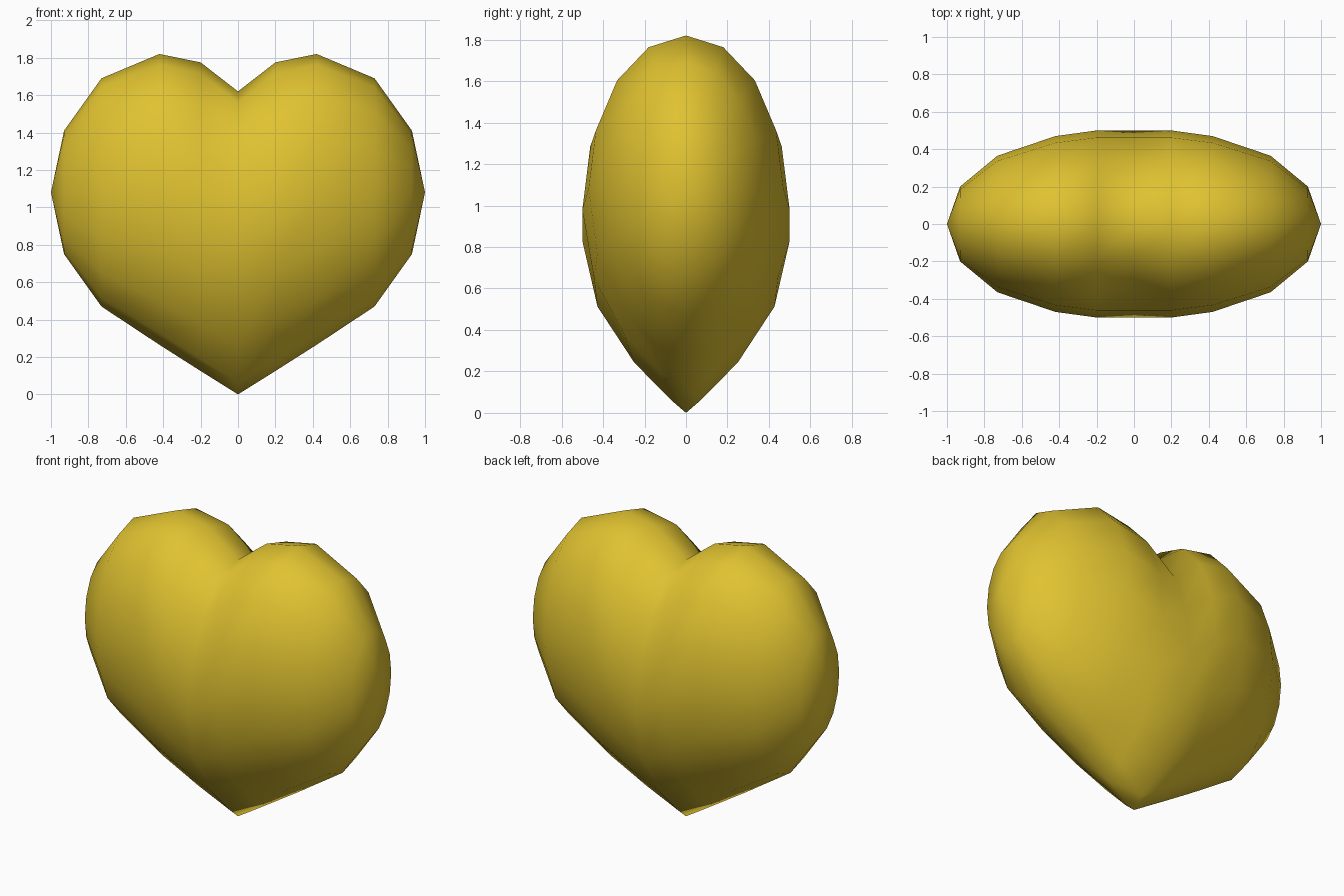
import bpy, bmesh, math

if "Cube" in bpy.data.objects:
    bpy.data.objects.remove(bpy.data.objects["Cube"])

# Cross-section rings of the right half: x, top z, widest z, bottom z, half depth, lower pinch
RINGS = [(0.00, 1.62, 0.83, 0.00, 0.50, 2.0),
         (0.20, 1.775, 0.98, 0.125, 0.50, 1.5),
         (0.42, 1.82, 1.08, 0.265, 0.47, 1.2),
         (0.73, 1.69, 1.08, 0.47, 0.365, 1.0),
         (0.93, 1.41, 1.08, 0.75, 0.20, 1.0)]
SEG = 16

gold = bpy.data.materials.new("gold yellow")
gold.diffuse_color = (0.74, 0.54, 0.03, 1)
gold.use_nodes = True
gold.node_tree.nodes["Principled BSDF"].inputs["Base Color"].default_value = gold.diffuse_color


def add_ring(bm, x, top, mid, bottom, depth, pinch):
    """One loop around the x axis, narrowed toward the bottom."""
    verts = []
    for i in range(SEG):
        a = 2 * math.pi * i / SEG
        c, s = math.cos(a), math.sin(a)
        if c >= 0:
            z, w = mid + (top - mid) * c, abs(s)
        else:
            z, w = mid + (mid - bottom) * c, abs(s) ** pinch
        verts.append(bm.verts.new((x, math.copysign(depth * w, s) if abs(s) > 1e-6 else 0, z)))
    return verts


# Heart body: rings mirrored left to right, closed by a point at each side
bm = bmesh.new()
stations = [(-r[0], *r[1:]) for r in reversed(RINGS[1:])] + RINGS
loops = [add_ring(bm, *r) for r in stations]
for a, b in zip(loops, loops[1:]):
    for i in range(SEG):
        j = (i + 1) % SEG
        bm.faces.new((a[i], a[j], b[j], b[i]))
for loop, x in ((loops[0], -1), (loops[-1], 1)):
    tip = bm.verts.new((x, 0, 1.08))
    for i in range(SEG):
        bm.faces.new((loop[i], loop[(i + 1) % SEG], tip))
bmesh.ops.recalc_face_normals(bm, faces=bm.faces)
for f in bm.faces:
    f.smooth = True

mesh = bpy.data.meshes.new("heart")
bm.to_mesh(mesh)
bm.free()
mesh.materials.append(gold)
heart = bpy.data.objects.new("heart", mesh)
bpy.context.collection.objects.link(heart)
